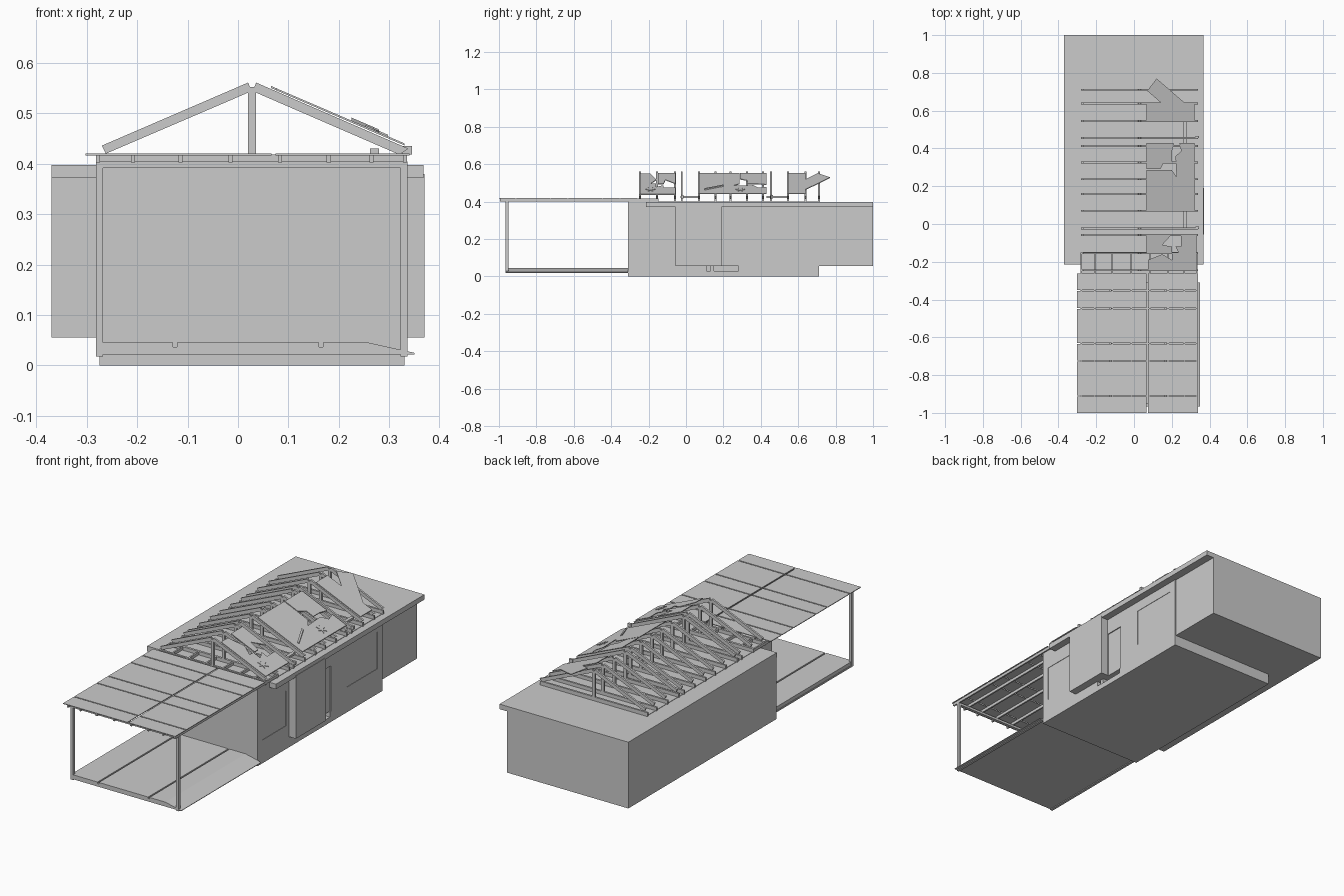
import bpy, bmesh, math
from mathutils import Vector

if "Cube" in bpy.data.objects:
    bpy.data.objects.remove(bpy.data.objects["Cube"])


def finish(name, bm):
    bmesh.ops.recalc_face_normals(bm, faces=bm.faces)
    me = bpy.data.meshes.new(name)
    bm.to_mesh(me)
    bm.free()
    ob = bpy.data.objects.new(name, me)
    bpy.context.collection.objects.link(ob)
    return ob


def box(name, x, y, z):
    bm = bmesh.new()
    bmesh.ops.create_cube(bm, size=1)
    for v in bm.verts:
        v.co = [(r[0] + r[1]) / 2 + c * (r[1] - r[0]) for r, c in zip((x, y, z), v.co)]
    return finish(name, bm)


def extrude(name, pts, vec):
    bm = bmesh.new()
    f = bm.faces.new([bm.verts.new(p) for p in pts])
    r = bmesh.ops.extrude_face_region(bm, geom=[f])
    bmesh.ops.translate(bm, vec=vec, verts=[v for v in r['geom'] if isinstance(v, bmesh.types.BMVert)])
    bmesh.ops.triangulate(bm, faces=[g for g in bm.faces if len(g.verts) > 4])
    return finish(name, bm)


def xz_prism(name, pts, y0, y1):
    return extrude(name, [(x, y0, z) for x, z in pts], (0, y1 - y0, 0))


def cut(target, x, y, z):
    c = box("cutter", x, y, z)
    c.hide_render = True
    c.hide_viewport = True
    m = target.modifiers.new("cut", 'BOOLEAN')
    m.object = c
    m.operation = 'DIFFERENCE'
    m.solver = 'EXACT'


# House volumes
main = box("main_walls", (-.275, .33), (-.31, .71), (0, .4))
box("rear_walls", (-.37, .325), (-.21, 1), (.055, .385))
box("roof_slab", (-.37, .368), (-.215, 1), (.372, .398))
box("side_bay", (.32, .37), (-.055, .19), (.055, .38))

# Doorway, entry step and shallow windows
cut(main, (.305, .4), (.191, .29), (.055, .29))
cut(main, (.28, .4), (.11, .28), (.028, .056))
for y0, y1, z0, z1 in ((-.27, -.08, .12, .30), (.42, .67, .13, .32)):
    cut(main, (.328, .4), (y0, y1), (z0, z1))
box("step_block", (.28, .325), (.13, .15), (.028, .055))

# Porch floor with grooves and sloped right edge
floor = [(-.28, .022), (.35, .022), (.35, .025), (.26, .045)]
for gx in (.165, -.125):
    floor += [(gx + .004, .045), (gx + .004, .037), (gx - .004, .037), (gx - .004, .045)]
floor.append((-.28, .045))
xz_prism("porch_floor", floor, -.965, -.31)

# Porch posts and canopy beams
for x0 in (-.282, .322):
    box("porch_post", (x0, x0 + .014), (-.966, -.95), (.018, .4))
    box("porch_side_sill", (x0, x0 + .014), (-.96, -.31), (.018, .026))
box("front_beam", (-.282, .336), (-.966, -.95), (.392, .404))

# Canopy joists along the porch
for x in (-.278, -.208, -.114, -.015, .083, .18, .265, .331):
    box("canopy_joist", (x - .004, x + .004), (-.995, -.15), (.402, .4165))
box("joist_end_board", (-.28, .335), (-.158, -.148), (.4, .418))

# Canopy sheets split by narrow gaps
edges = [-1, -.91, -.725, -.632, -.447, -.352, -.26]
for a, b in zip(edges, edges[1:]):
    for x0, x1 in ((-.302, .066), (.074, .34)):
        box("canopy_sheet", (x0, x1), (a + (.003 if a > -1 else 0), b - .003), (.4165, .42))

# Roof trusses
left = [(-.262, .42), (-.27, .436), (.02, .561), (.027, .544)]
right = [(.32, .418), (.338, .43), (.036, .561), (.029, .544)]
for y in (-.245, -.155, -.058, -.023, .07, .158, .237, .326, .412, .455, .546, .638, .711):
    a, b = y - .005, y + .005
    box("truss_chord", (-.28, .335), (a, b), (.398, .418))
    box("truss_king_post", (.02, .036), (a, b), (.418, .552))
    xz_prism("truss_left_rafter", left, a, b)
    xz_prism("truss_right_rafter", right, a, b)
for y in (-.02, .46):
    box("eave_block", (.325, .345), (y - .006, y + .006), (.418, .435))

# Loose boards lying near the right eave
for y0, y1 in ((-.03, .07), (.43, .55)):
    box("loose_board", (.262, .28), (y0, y1), (.42, .43))


# Broken roof panels on the right slope
def on_slope(x, y, lift=0):
    return (x, y, .5655 - .43 * (x - .03) + lift)


panels = [
    [(.065, .545), (.32, .545), (.32, .64), (.27, .64), (.12, .77), (.07, .705), (.145, .64), (.065, .64)],
    [(.065, .29), (.14, .29), (.16, .33), (.2, .33), (.2, .38), (.21, .43), (.065, .43)],
    [(.065, .07), (.32, .07), (.32, .43), (.24, .43), (.25, .385), (.22, .36), (.225, .25), (.2, .285), (.065, .285)],
    [(.065, -.15), (.2, -.15), (.2, -.12), (.15, -.11), (.2, -.055), (.065, -.055)],
    [(.2, -.245), (.33, -.245), (.33, -.055), (.25, -.055), (.25, -.12), (.22, -.12), (.24, -.16), (.2, -.16)],
    [(.075, -.245), (.2, -.245), (.2, -.19), (.15, -.16), (.075, -.19)],
]
for p in panels:
    extrude("broken_roof_panel", [on_slope(x, y) for x, y in p], (0, 0, .004))

# Splintered punctures and a crack on the panels
for cy in (.29, -.19):
    star = []
    for i in range(12):
        r = .026 if i % 2 else .01
        t = math.tau * i / 12
        star.append(on_slope(.275 + r * math.cos(t), cy + r * math.sin(t), .004))
    extrude("splintered_puncture", star, (0, 0, .003))
extrude("panel_splinter", [on_slope(x, y, .004) for x, y in ((.225, .2), (.235, .2), (.28, .1), (.27, .1))], (0, 0, .006))
